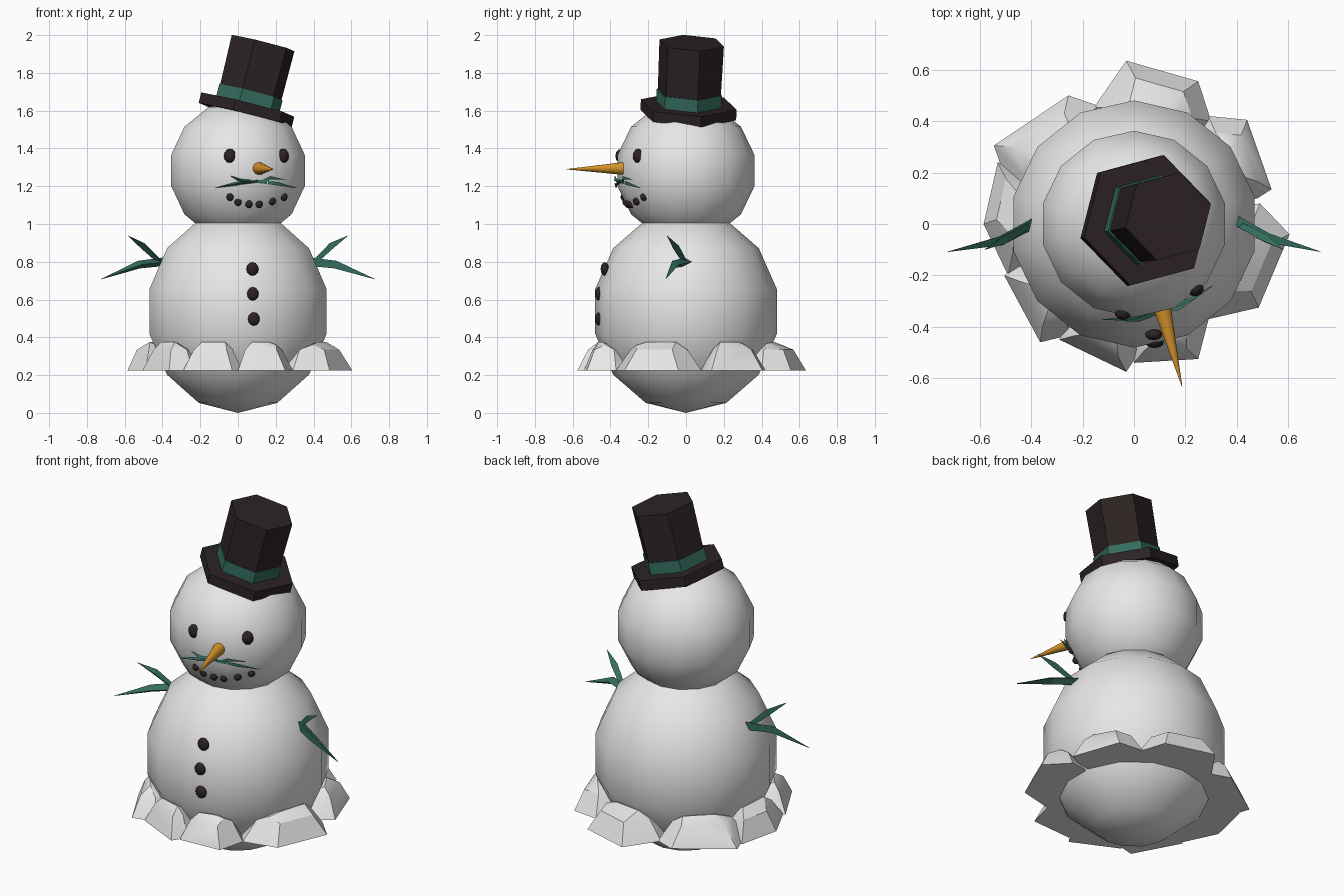
import bpy, bmesh, math
from mathutils import Vector, Matrix

if "Cube" in bpy.data.objects:
    bpy.data.objects.remove(bpy.data.objects["Cube"])


def material(name, rgb):
    m = bpy.data.materials.new(name)
    m.diffuse_color = (*rgb, 1)
    m.use_nodes = True
    m.node_tree.nodes["Principled BSDF"].inputs["Base Color"].default_value = m.diffuse_color
    return m


SNOW = material("snow_white", (0.8, 0.8, 0.8))
COAL = material("dark_brown", (0.026, 0.017, 0.017))
GREEN = material("pine_green", (0.035, 0.155, 0.115))
ORANGE = material("carrot_orange", (0.68, 0.3, 0.025))


def finish(name, bm, mat, smooth=None):
    bmesh.ops.recalc_face_normals(bm, faces=bm.faces)
    me = bpy.data.meshes.new(name)
    bm.to_mesh(me)
    bm.free()
    me.materials.append(mat)
    ob = bpy.data.objects.new(name, me)
    bpy.context.collection.objects.link(ob)
    if smooth is not None:
        bpy.context.view_layer.objects.active = ob
        ob.select_set(True)
        bpy.ops.object.shade_smooth_by_angle(angle=math.radians(smooth))
        ob.select_set(False)
    return ob


def ball(name, centre, radii, mat, seg=10, rings=6):
    bm = bmesh.new()
    mtx = Matrix.Translation(centre) @ Matrix.Diagonal((*radii, 1))
    bmesh.ops.create_uvsphere(bm, u_segments=seg, v_segments=rings, radius=1, matrix=mtx)
    return finish(name, bm, mat, 60)


def prism(name, base, axis, r1, r2, start, end, sides, mat, turn=0, smooth=None):
    """Cone or prism along an axis, from start to end measured from base."""
    bm = bmesh.new()
    d = Vector(axis).normalized()
    rot = Vector((0, 0, 1)).rotation_difference(d).to_matrix().to_4x4()
    mtx = (Matrix.Translation(Vector(base) + d * (start + end) / 2) @ rot
           @ Matrix.Rotation(math.radians(turn), 4, 'Z'))
    bmesh.ops.create_cone(bm, cap_ends=True, segments=sides, radius1=r1, radius2=r2,
                          depth=end - start, matrix=mtx)
    return finish(name, bm, mat, smooth)


def twig(name, points, radii):
    """Three-sided tapering twig through the points."""
    bm = bmesh.new()
    pts = [Vector(p) for p in points]
    rings = []
    for i, (p, r) in enumerate(zip(pts, radii)):
        d = pts[min(i + 1, len(pts) - 1)] - pts[max(i - 1, 0)]
        q = d.to_track_quat('Z', 'Y')
        rings.append([bm.verts.new(p + q @ Vector((r * math.cos(a), r * math.sin(a), 0)))
                      for a in (math.tau * k / 3 for k in range(3))])
    for a, b in zip(rings, rings[1:]):
        for k in range(3):
            bm.faces.new((a[k], a[(k + 1) % 3], b[(k + 1) % 3], b[k]))
    bm.faces.new(rings[0])
    bm.faces.new(rings[-1])
    return finish(name, bm, GREEN)


HEAD_Z = 1.283


def on_head(x, z, reach):
    """Point on the front of the head at the given distance from its centre."""
    return Vector((x, -math.sqrt(reach**2 - x**2 - (z - HEAD_Z)**2), z))


# Body and head
ball("body", (0, 0, 0.537), (0.493, 0.493, 0.537), SNOW, 14, 7)
ball("head", (0, 0, HEAD_Z), (0.372, 0.372, 0.372), SNOW, 14, 7)

# Snow chunks around the base: ground outlines
chunks = [
    [(.30, .40), (.25, .555), (-.03, .635), (-.155, .455)],
    [(.48, .10), (.535, .135), (.44, .405), (.29, .42)],
    [(.29, -.37), (.485, -.325), (.605, -.04), (.49, .08)],
    [(0, -.46), (0, -.54), (.25, -.525), (.29, -.37)],
    [(-.27, -.38), (-.29, -.45), (-.03, -.575), (.02, -.5)],
    [(-.46, -.16), (-.505, -.2), (-.365, -.46), (-.24, -.43)],
    [(-.44, .2), (-.53, .24), (-.585, 0), (-.49, -.2)],
    [(-.14, .46), (-.255, .5), (-.545, .305), (-.48, .12)],
]
for i, outline in enumerate(chunks):
    bm = bmesh.new()
    pts = [Vector((x, y, 0)) for x, y in outline]
    mid = sum(pts, Vector()) / len(pts)
    for k, p in enumerate(pts):
        bm.verts.new(p + Vector((0, 0, 0.225)))
        bm.verts.new(p.normalized() * 0.37 + Vector((0, 0, 0.225)))
        bm.verts.new((mid + (p - mid) * 0.7) * 0.95 + Vector((0, 0, 0.335)))
        ridge = (mid + (p - mid) * 0.45).normalized()
        bm.verts.new(ridge * 0.47 + Vector((0, 0, 0.36 + 0.015 * ((k + i) % 2))))
        bm.verts.new(ridge * 0.38 + Vector((0, 0, 0.34)))
    res = bmesh.ops.convex_hull(bm, input=bm.verts)
    loose = [v for v in bm.verts if not v.link_faces]
    bmesh.ops.delete(bm, geom=loose, context='VERTS')
    finish(f"snow_chunk_{i + 1}", bm, SNOW, 25)

# Hat: brim, crown and band along one tilted axis
hat_base, hat_axis = (0.038, 0.012, 1.577), (0.095, 0.018, 0.381)
# primitive vertices start on the y axis, so 45 degrees puts one at 15 from x
hat = dict(base=hat_base, axis=hat_axis, sides=6, turn=-15)
prism("hat_brim", r1=0.263, r2=0.263, start=0, end=0.057, mat=COAL, **hat)
prism("hat_crown", r1=0.172, r2=0.177, start=0.05, end=0.393, mat=COAL, **hat)
prism("hat_band", r1=0.179, r2=0.179, start=0.05, end=0.125, mat=GREEN, **hat)

# Eyes, mouth and buttons
for i, x in enumerate((-0.042, 0.238)):
    ball(f"eye_{i + 1}", on_head(x, 1.36, 0.355), (0.034, 0.03, 0.038), COAL)
mouth = [(-.042, 1.143), (0, 1.116), (.058, 1.105), (.112, 1.105), (.182, 1.12), (.243, 1.143)]
for i, (x, z) in enumerate(mouth):
    ball(f"mouth_coal_{i + 1}", on_head(x, z, 0.358), (0.02, 0.02, 0.021), COAL)
for i, (x, y, z) in enumerate([(.077, -.43, .762), (.077, -.46, .63), (.083, -.46, .497)]):
    ball(f"button_{i + 1}", (x, y, z), (0.034, 0.022, 0.036), COAL)

# Carrot nose
nose, tip = Vector((0.108, -0.32, 1.294)), Vector((0.187, -0.632, 1.29))
prism("nose", nose, tip - nose, 0.036, 0.001, 0, (tip - nose).length, 12, ORANGE, smooth=60)

# Moustache twigs: x, z and distance from the head centre
sprigs = [
    [(.10, 1.226, .36), (-.01, 1.213, .375), (-.125, 1.19, .402)],
    [(.10, 1.226, .36), (.21, 1.213, .375), (.31, 1.19, .402)],
    [(.07, 1.225, .362), (.015, 1.23, .375), (-.04, 1.255, .38)],
    [(.13, 1.225, .362), (.17, 1.245, .375), (.25, 1.235, .38)],
]
for i, s in enumerate(sprigs):
    twig(f"moustache_twig_{i + 1}", [on_head(*p) for p in s], (0.01, 0.01, 0.001))

# Arms: a lower and an upper twig on each side
for side, s in (("left", -1), ("right", 1)):
    low = [(.39, .01, .80), (.52, -.06, .785), (.725, -.108, .708)]
    up = [(.40, 0, .79), (.50, -.055, .885), (.582, -.1, .938)]
    twig(f"{side}_arm_lower", [(s * x, y, z) for x, y, z in low], (0.026, 0.024, 0.001))
    twig(f"{side}_arm_upper", [(s * x, y, z) for x, y, z in up], (0.014, 0.02, 0.001))
